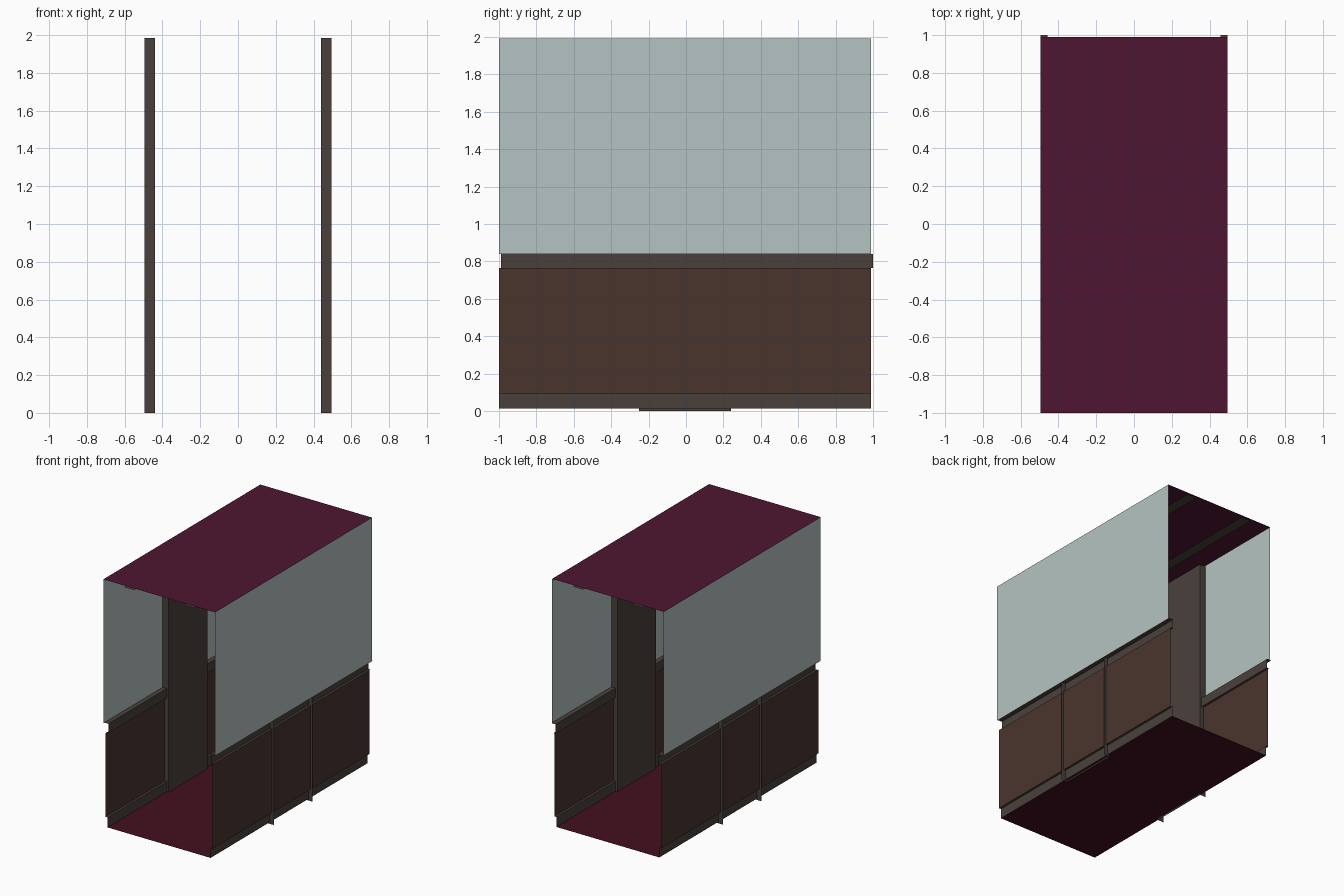
import bpy

if "Cube" in bpy.data.objects:
    bpy.data.objects.remove(bpy.data.objects["Cube"])


def srgb(hexcode):
    vals = [int(hexcode[i:i + 2], 16) / 255 for i in (0, 2, 4)]
    return [v / 12.92 if v <= 0.04045 else ((v + 0.055) / 1.055) ** 2.4 for v in vals] + [1.0]


def material(name, hexcode):
    m = bpy.data.materials.new(name)
    m.diffuse_color = srgb(hexcode)
    m.use_nodes = True
    m.node_tree.nodes["Principled BSDF"].inputs["Base Color"].default_value = m.diffuse_color
    return m


TRIM = material("trim_grey", "4A403B")
WOOD = material("panel_brown", "4A352D")
PALE = material("pale_wall", "B5C4C2")
ROOF = material("roof_plum", "4E1632")
FLOOR = material("floor_red", "43101F")


def sheet(name, profile, a, b, mat, axis="y", flip=False):
    """Thin open surface: a 2D profile swept from a to b along y (x,z) or z (x,y)."""
    def place(p, t):
        return (p[0], t, p[1]) if axis == "y" else (p[0], p[1], t)
    n = len(profile)
    verts = [place(p, a) for p in profile] + [place(p, b) for p in profile]
    faces = [(i, i + 1, n + i + 1, n + i) for i in range(n - 1)]
    if flip:
        faces = [f[::-1] for f in faces]
    me = bpy.data.meshes.new(name)
    me.from_pydata(verts, [], faces)
    me.materials.append(mat)
    ob = bpy.data.objects.new(name, me)
    bpy.context.collection.objects.link(ob)
    return ob


Y0, Y1 = -1.0, 0.99
OUT, PANEL, RAIL, POST = 0.495, 0.475, 0.457, 0.44

# Floor and roof
sheet("floor", [(-RAIL, 0.013), (RAIL, 0.013)], Y0, Y1, FLOOR, flip=True)
sheet("roof", [(-OUT, 1.993), (OUT, 1.993)], Y0, Y1, ROOF)

for side, s in (("left", -1), ("right", 1)):
    def wall(name, pts, mat, a=Y0, b=Y1, axis="y"):
        return sheet(f"{name}_{side}", [(s * x, v) for x, v in pts], a, b, mat, axis, s < 0)

    # Upper wall, rail with ledges, recessed lower panel, skirting
    wall("upper_wall", [(OUT, 1.993), (OUT, 0.84)], PALE)
    wall("chair_rail", [(OUT, 0.84), (RAIL, 0.84), (RAIL, 0.765), (PANEL, 0.765)], TRIM, -0.99, 1.0)
    wall("lower_panel", [(PANEL, 0.765), (PANEL, 0.093)], WOOD)
    wall("skirting", [(PANEL, 0.093), (RAIL, 0.093), (RAIL, 0.013)], TRIM)
    # Wide pillar, open towards the outside
    wall("pillar", [(OUT, -0.25), (POST, -0.25), (POST, 0.24), (OUT, 0.24)], TRIM, 0.0, 1.985, "z")
    # Flat ceiling strip
    wall("ceiling_strip", [(0.31, 1.98), (0.22, 1.98)], TRIM)
